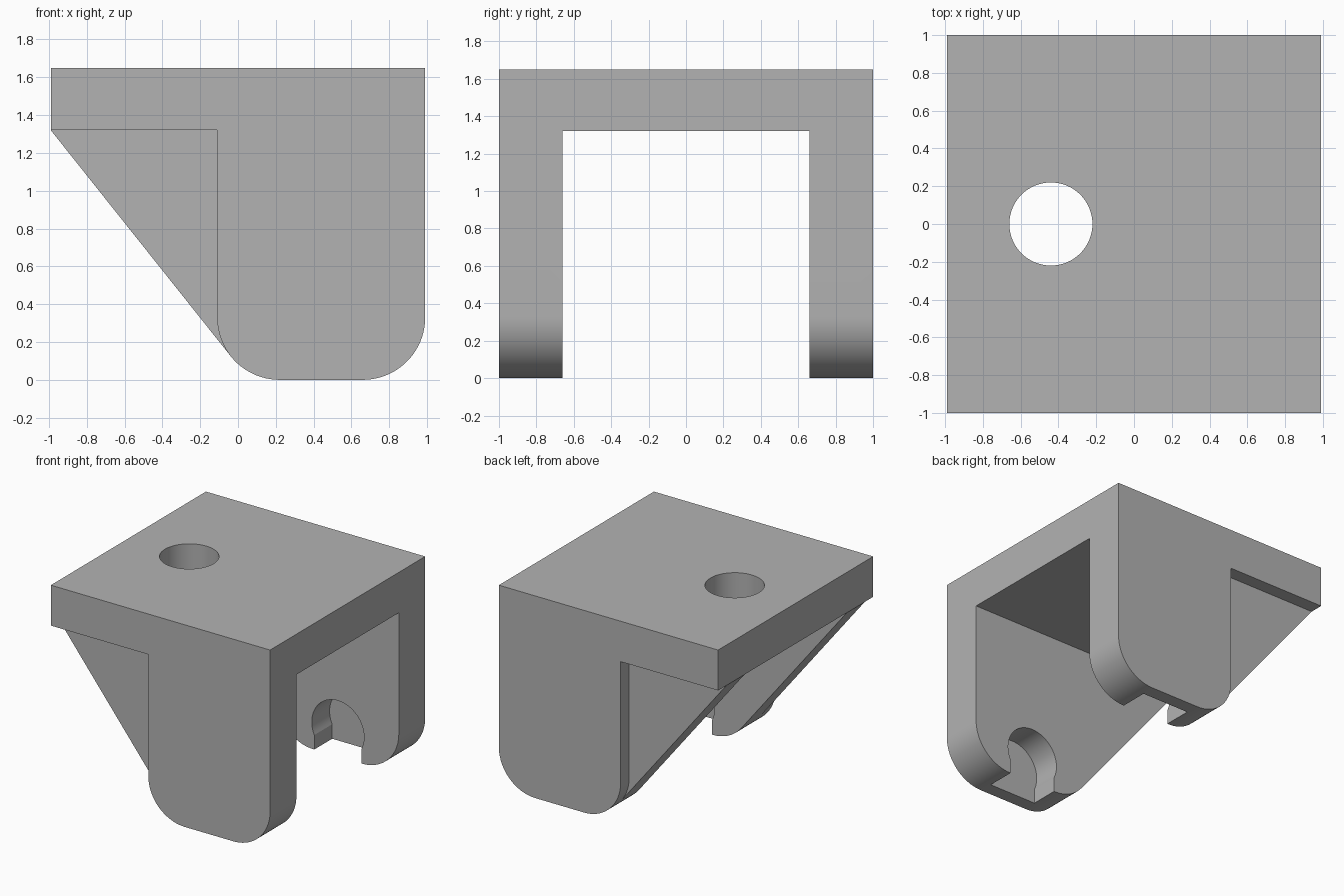
import bpy, bmesh, math

if "Cube" in bpy.data.objects:
    bpy.data.objects.remove(bpy.data.objects["Cube"])

grey = bpy.data.materials.new("plain grey")
grey.diffuse_color = (0.45, 0.45, 0.45, 1)
grey.use_nodes = True
grey.node_tree.nodes["Principled BSDF"].inputs["Base Color"].default_value = grey.diffuse_color


def arc(cx, cz, r, a0, a1, n):
    """Points on a circle from angle a0 to a1 in degrees."""
    return [(cx + r * math.cos(math.radians(a0 + (a1 - a0) * i / n)),
             cz + r * math.sin(math.radians(a0 + (a1 - a0) * i / n))) for i in range(n + 1)]


def prism(name, outline, low, high, axis="y"):
    """Extrude an outline (x-z along y, or x-y along z)."""
    place = (lambda p, t: (p[0], t, p[1])) if axis == "y" else (lambda p, t: (p[0], p[1], t))
    bm = bmesh.new()
    face = bm.faces.new([bm.verts.new(place(p, low)) for p in outline])
    moved = bmesh.ops.extrude_face_region(bm, geom=[face])["geom"]
    shift = (0, high - low, 0) if axis == "y" else (0, 0, high - low)
    bmesh.ops.translate(bm, vec=shift, verts=[v for v in moved if isinstance(v, bmesh.types.BMVert)])
    bmesh.ops.recalc_face_normals(bm, faces=bm.faces)
    mesh = bpy.data.meshes.new(name)
    bm.to_mesh(mesh)
    bm.free()
    mesh.materials.append(grey)
    obj = bpy.data.objects.new(name, mesh)
    bpy.context.collection.objects.link(obj)
    return obj


def cut(body, cutter):
    """Subtract the cutter from the body and remove it."""
    cutter.hide_render = True
    mod = body.modifiers.new("cut", "BOOLEAN")
    mod.operation, mod.solver, mod.object = "DIFFERENCE", "EXACT", cutter
    bpy.context.view_layer.objects.active = body
    bpy.ops.object.modifier_apply(modifier=mod.name)
    bpy.data.objects.remove(cutter)


# Side profile: top plate, sloped gusset edge and rounded leg foot
R, CX, END, TOP, UNDER = 0.33, 0.22, 0.99, 1.65, 1.32
tangent = (math.degrees(math.atan2(UNDER - R, -END - CX))
           + math.degrees(math.acos(R / math.hypot(END + CX, UNDER - R))))
profile = ([(-END, TOP), (-END, UNDER)] + arc(CX, R, R, tangent, 270, 12)
           + arc(END - R, R, R, 270, 360, 20) + [(END, TOP)])
bracket = prism("bracket", profile, -1, 1)

# Open space between the legs
cut(bracket, prism("middle_cutter", [(-2, -1), (2, -1), (2, UNDER), (-2, UNDER)], -0.66, 0.66))

# Round bolt hole through the plate
cut(bracket, prism("hole_cutter", arc(-0.44, 0, 0.22, 0, 360, 64)[:-1], 1, 2, "z"))

# Recess outside each gusset, and blind keyhole slot inside each leg
recess = [(-1.3, UNDER), (CX - R, UNDER)] + arc(CX, R, R, 180, tangent, 10) + [(-1.3, -0.2)]
half, kr, kx, kz = 0.213, 0.236, 0.44, 0.22
dip = math.degrees(math.acos(half / kr))
keyhole = [(kx + half, -0.2)] + arc(kx, kz, kr, -dip, 180 + dip, 40) + [(kx - half, -0.2)]
for side in (-1, 1):
    cut(bracket, prism("recess_cutter", recess, *sorted((side * 0.89, side * 1.2))))
    cut(bracket, prism("keyhole_cutter", keyhole, *sorted((side * 0.5, side * 0.89))))

# Smooth the curved walls, keep edges crisp
bpy.ops.object.select_all(action="DESELECT")
bracket.select_set(True)
bpy.context.view_layer.objects.active = bracket
bpy.ops.object.shade_smooth_by_angle(angle=math.radians(20))
